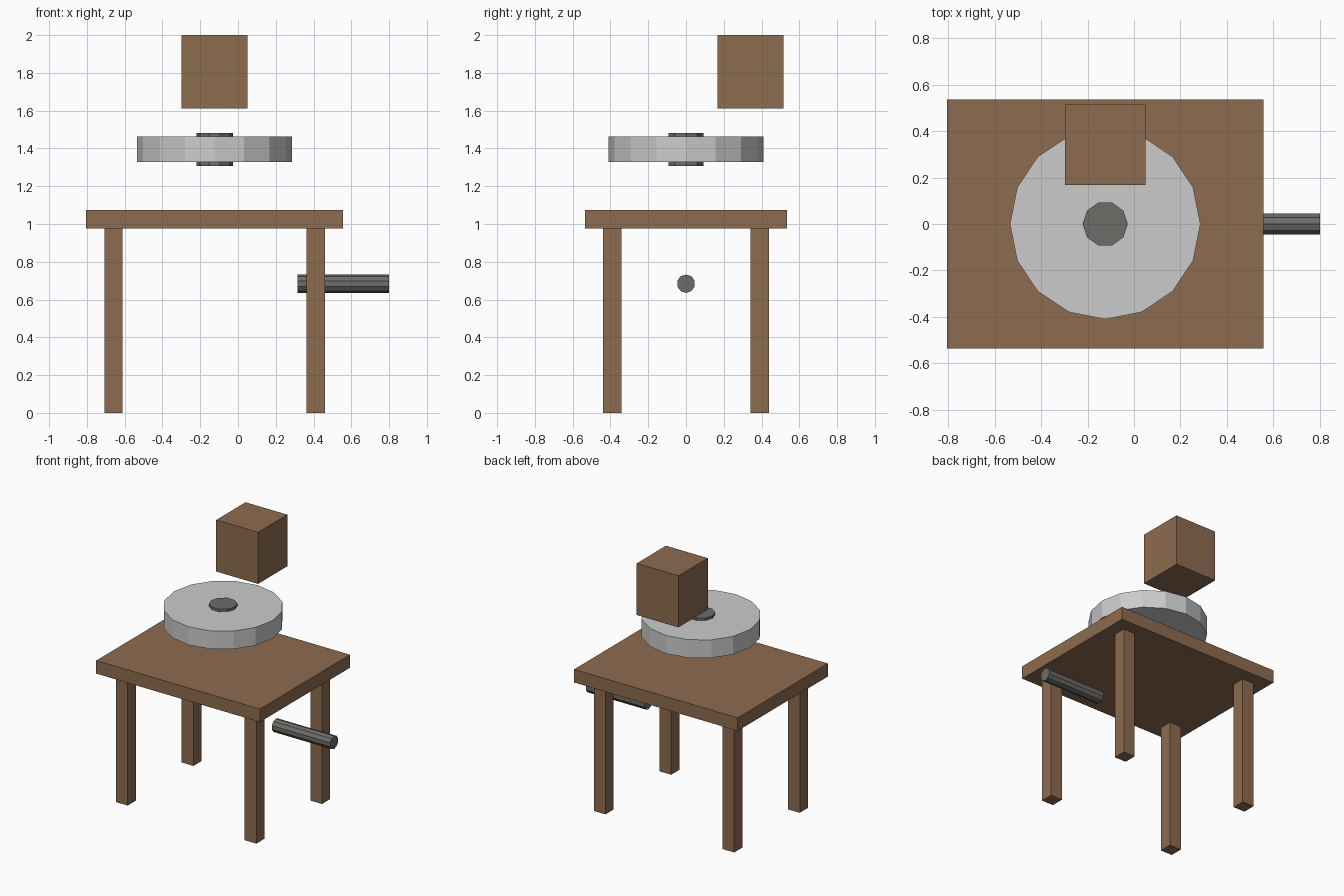
import bpy
import bmesh
from math import pi
from mathutils import Matrix

if "Cube" in bpy.data.objects:
    bpy.data.objects.remove(bpy.data.objects["Cube"])

CX = -0.124  # shared centre line of table, wheel and block


def material(name, color):
    mat = bpy.data.materials.new(name)
    mat.diffuse_color = color
    mat.use_nodes = True
    mat.node_tree.nodes["Principled BSDF"].inputs["Base Color"].default_value = mat.diffuse_color
    return mat


wood = material("wood", (0.27, 0.15, 0.08, 1))
iron = material("dark_iron", (0.15, 0.15, 0.14, 1))


def finish(name, bm, loc, mat=None):
    mesh = bpy.data.meshes.new(name)
    bm.to_mesh(mesh)
    bm.free()
    obj = bpy.data.objects.new(name, mesh)
    obj.location = loc
    if mat:
        mesh.materials.append(mat)
    bpy.context.collection.objects.link(obj)
    return obj


def box(name, loc, size, mat):
    bm = bmesh.new()
    bmesh.ops.create_cube(bm, size=1, matrix=Matrix.Diagonal((*size, 1)))
    return finish(name, bm, loc, mat)


def cylinder(name, loc, radius, length, sides, mat=None, along_x=False):
    # first corner points along +x (or vertically when laid along x)
    rot = Matrix.Rotation(pi / 2, 4, 'Z')
    if along_x:
        rot = Matrix.Rotation(pi / 2, 4, 'Y') @ rot
    bm = bmesh.new()
    bmesh.ops.create_cone(bm, cap_ends=True, segments=sides, radius1=radius,
                          radius2=radius, depth=length, matrix=rot)
    return finish(name, bm, loc, mat)


# Table
box("table_top", (CX, 0, 1.026), (1.362, 1.07, 0.098), wood)
for side, sx in (("left", -1), ("right", 1)):
    for end, sy in (("front", -1), ("back", 1)):
        box(f"{end}_{side}_leg", (CX + sx * 0.535, sy * 0.39, 0.4885),
            (0.097, 0.097, 0.977), wood)

# Stone wheel with its axle
cylinder("grinding_wheel", (CX, 0, 1.395), 0.41, 0.136, 16)
cylinder("wheel_axle", (CX, 0, 1.395), 0.097, 0.174, 10, iron)

# Side handle
cylinder("side_handle", (0.557, 0, 0.684), 0.0485, 0.486, 10, iron, along_x=True)

# Wooden block above the wheel
box("upper_block", (CX, 0.341, 1.806), (0.348, 0.348, 0.388), wood)
